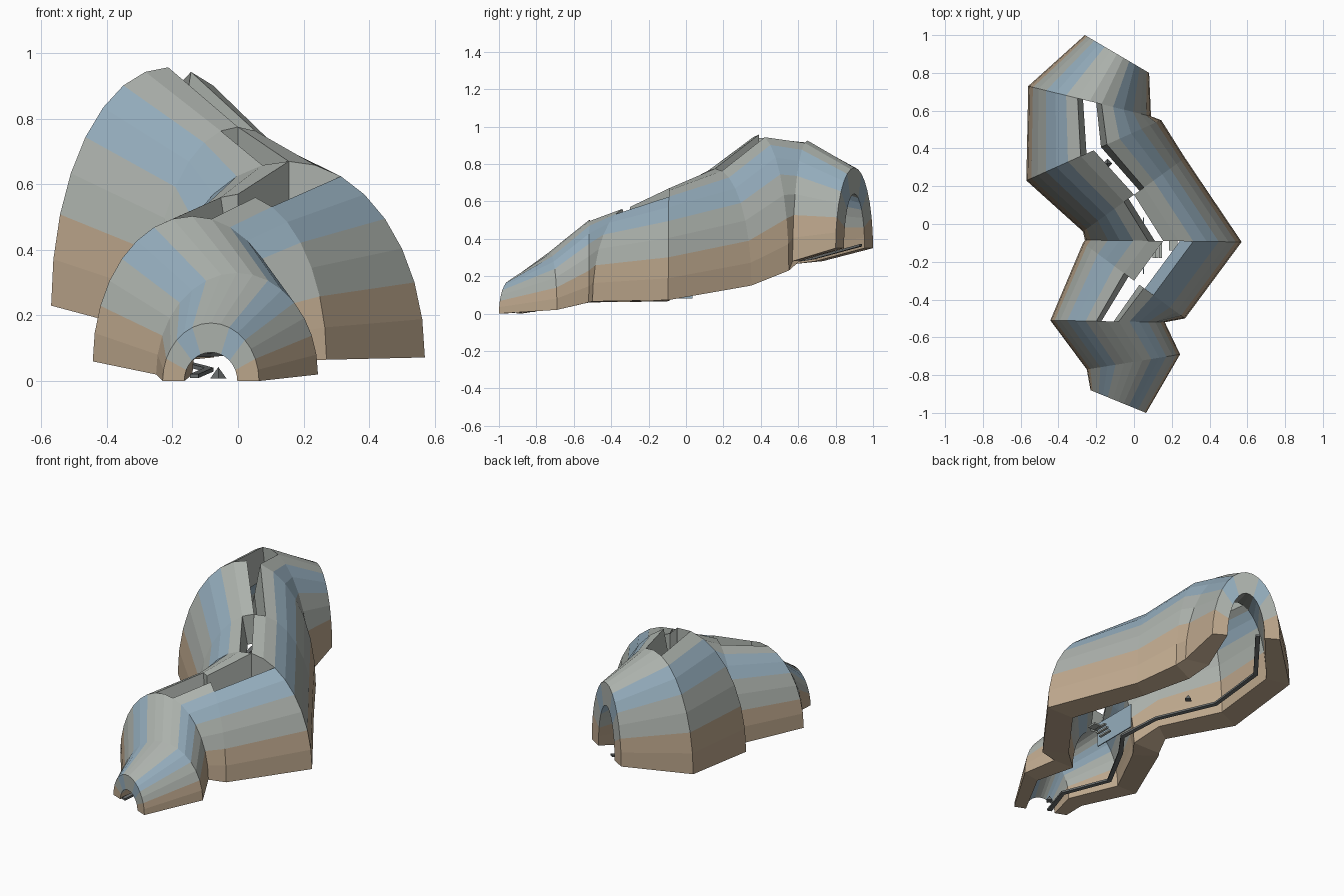
import bpy, bmesh, math
from mathutils import Vector

cube = bpy.data.objects.get("Cube")
if cube:
    bpy.data.objects.remove(cube, do_unlink=True)


def material(name, rgb):
    mat = bpy.data.materials.new(name)
    mat.use_nodes = True
    mat.diffuse_color = (*rgb, 1)
    mat.node_tree.nodes["Principled BSDF"].inputs["Base Color"].default_value = (*rgb, 1)
    return mat


tan = material("tan_rock", (0.50, 0.38, 0.26))
grey = material("grey_rock", (0.41, 0.44, 0.41))
blue = material("blue_rock", (0.30, 0.42, 0.51))
dark = material("dark_stone", (0.14, 0.15, 0.15))


def make_object(name, bm, mats):
    mesh = bpy.data.meshes.new(name)
    bm.to_mesh(mesh)
    bm.free()
    obj = bpy.data.objects.new(name, mesh)
    bpy.context.collection.objects.link(obj)
    for mat in mats:
        mesh.materials.append(mat)


# Arch stations from front to back: centre x, y, half width along x, y, base z, crown z
STATIONS = [
    (-0.083, -0.94, 0.147, -0.06, 0.0, 0.177),
    (-0.003, -0.73, 0.247, 0.04, 0.02, 0.33),
    (-0.14, -0.515, 0.303, -0.005, 0.06, 0.503),
    (0.0, -0.30, 0.27, -0.20, 0.065, 0.57),
    (0.155, -0.09, 0.415, -0.005, 0.072, 0.67),
    (0.0, 0.155, 0.27, 0.195, 0.15, 0.775),
    (-0.213, 0.39, 0.357, 0.16, 0.23, 0.957),
    (-0.235, 0.65, 0.325, -0.08, 0.28, 0.925),
    (-0.09, 0.90, 0.17, -0.10, 0.35, 0.78),
]
STRIPS = 16
BORE = 0.55                     # width of the bore relative to the shell
# Crown strips left open as a skylight, by tunnel cell
OPEN = {2: (7, 8), 3: (8, 9), 4: (7,), 5: (8,), 6: (7, 8)}
CELLS = len(STATIONS) - 1


def arch(station, width, roof):
    cx, cy, dx, dy, base, crown = station
    points = []
    for s in range(STRIPS + 1):
        a = math.pi * s / STRIPS
        side, up = -math.cos(a) * width, math.sin(a)
        points.append((cx + dx * side, cy + dy * side, base + (crown - base - roof) * up))
    return points


def roof_depth(station):
    return 0.054 + 0.2 * (station[5] - station[4])


def solid(cell, strip):
    return 0 <= cell < CELLS and 0 <= strip < STRIPS and strip not in OPEN.get(cell, ())


# Tunnel shell: outer and inner skins, rims, slot walls and end caps
bm = bmesh.new()
outer = [[bm.verts.new(p) for p in arch(st, 1, 0)] for st in STATIONS]
inner = [[bm.verts.new(p) for p in arch(st, BORE, roof_depth(st))] for st in STATIONS]
for c in range(CELLS):
    for s in range(STRIPS):
        if not solid(c, s):
            continue
        o0, o1, i0, i1, t = outer[c], outer[c + 1], inner[c], inner[c + 1], s + 1
        quads = [(o0[s], o0[t], o1[t], o1[s]), (i0[s], i1[s], i1[t], i0[t])]
        if not solid(c, s - 1):
            quads.append((o0[s], o1[s], i1[s], i0[s]))
        if not solid(c, t):
            quads.append((o0[t], i0[t], i1[t], o1[t]))
        if not solid(c - 1, s):
            quads.append((i0[s], i0[t], o0[t], o0[s]))
        if not solid(c + 1, s):
            quads.append((i1[s], o1[s], o1[t], i1[t]))
        band = min(s, STRIPS - 1 - s) // 2          # colour bands rise from the ground
        for quad in quads:
            bm.faces.new(quad).material_index = (0, 1, 2, 1)[band]
make_object("tunnel_shell", bm, [tan, grey, blue])

# Narrow floor rail following the right wall
bm = bmesh.new()
rings = []
for st in STATIONS:
    half = Vector((st[2], st[3], 0))
    foot = Vector((st[0], st[1], st[4] + 0.015)) - half * BORE * 0.63
    side = half.normalized() * 0.014
    lift = Vector((0, 0, 0.006))
    rings.append([bm.verts.new(foot + side * a + lift * b)
                  for a, b in ((-1, -1), (1, -1), (1, 1), (-1, 1))])
for r0, r1 in zip(rings, rings[1:]):
    for k in range(4):
        n = (k + 1) % 4
        bm.faces.new((r0[k], r0[n], r1[n], r1[k]))
bm.faces.new(rings[0][::-1])
bm.faces.new(rings[-1])
make_object("floor_rail", bm, [dark])


def slab(name, centre, size, mat):
    bm = bmesh.new()
    bmesh.ops.create_cube(bm, size=1)
    bmesh.ops.scale(bm, vec=size, verts=bm.verts)
    bmesh.ops.translate(bm, vec=centre, verts=bm.verts)
    make_object(name, bm, [mat])


# Thin upright panel and small steps beneath the skylight
slab("upright_panel", (0.05, -0.115, 0.155), (0.006, 0.30, 0.15), blue)
for n in range(3):
    slab(f"step_{n + 1}", (0.105 + 0.018 * n, -0.135, 0.09 + 0.015 * n), (0.016, 0.09, 0.01), grey)
slab("side_step", (0.207, -0.11, 0.09), (0.045, 0.06, 0.01), grey)

# Small pointed stones on the floor
for n, spot in enumerate([(-0.14, 0.32, 0.22), (-0.06, -0.83, 0.025)]):
    bm = bmesh.new()
    bmesh.ops.create_cone(bm, cap_ends=True, segments=4, radius1=0.025, radius2=0, depth=0.035)
    bmesh.ops.translate(bm, vec=spot, verts=bm.verts)
    make_object(f"floor_stone_{n + 1}", bm, [dark])
